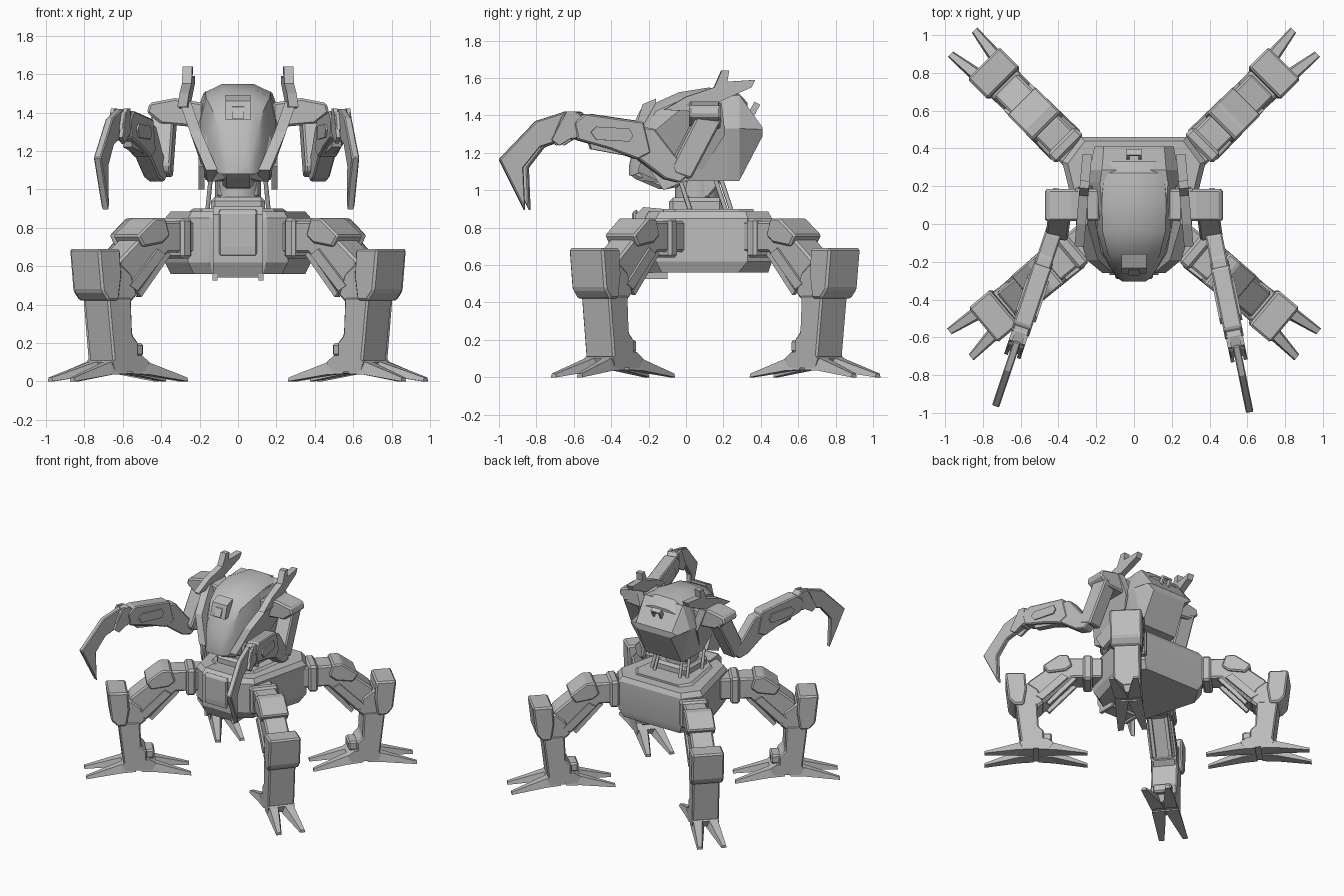
import bpy, bmesh, math
from mathutils import Matrix, Vector

old = bpy.data.objects.get("Cube")
if old:
    bpy.data.objects.remove(old)

grey = bpy.data.materials.new("plain grey")
grey.use_nodes = True
COL = (0.5, 0.5, 0.5, 1)
grey.diffuse_color = COL
grey.node_tree.nodes["Principled BSDF"].inputs["Base Color"].default_value = COL
I = Matrix.Identity(4)


def loft(name, rings, M=I, smooth=0, bevel=0):
    """Skin closed rings of equal length and cap both ends."""
    bm = bmesh.new()
    vs = [[bm.verts.new(M @ Vector(p)) for p in ring] for ring in rings]
    n = len(rings[0])
    for a, b in zip(vs, vs[1:]):
        for i in range(n):
            bm.faces.new((a[i], a[(i + 1) % n], b[(i + 1) % n], b[i]))
    bm.faces.new(vs[0])
    bm.faces.new(vs[-1])
    bmesh.ops.recalc_face_normals(bm, faces=bm.faces)
    me = bpy.data.meshes.new(name)
    bm.to_mesh(me)
    bm.free()
    me.materials.append(grey)
    ob = bpy.data.objects.new(name, me)
    bpy.context.collection.objects.link(ob)
    if bevel:
        mod = ob.modifiers.new("edge", 'BEVEL')
        mod.width = bevel
        mod.segments = 1
    if smooth:
        bpy.context.view_layer.objects.active = ob
        bpy.ops.object.select_all(action='DESELECT')
        ob.select_set(True)
        bpy.ops.object.shade_smooth_by_angle(angle=math.radians(smooth))
    return ob


def prism(name, pts, w, M=I, off=0, bevel=0):
    """Side profile (along, up) given a thickness across."""
    return loft(name, [[(a, off + s * w / 2, z) for a, z in pts] for s in (-1, 1)], M, bevel=bevel)


def box(name, x0, x1, y0, y1, z0, z1, M=I, bevel=0):
    return prism(name, [(x0, z0), (x1, z0), (x1, z1), (x0, z1)], y1 - y0, M, (y0 + y1) / 2, bevel)


def rod(name, a, b, r, sides=8):
    a, b = Vector(a), Vector(b)
    M = Matrix.Translation(a) @ (b - a).to_track_quat('Z', 'Y').to_matrix().to_4x4()
    ring = [(r * math.cos(t * math.tau / sides), r * math.sin(t * math.tau / sides)) for t in range(sides)]
    return loft(name, [[(x, y, z) for x, y in ring] for z in (0, (b - a).length)], M, smooth=50)


def plan(half, z, k=1.0):
    """Ring at height z from the +x half of an outline, front to back."""
    return [(x * k, y, z) for x, y in half] + [(-x * k, y, z) for x, y in reversed(half)]


# Pelvis hull with chamfered rim and raised deck
top = [(.15, -.22), (.26, -.16), (.38, .33), (.28, .46)]
low = [(.13, -.20), (.23, -.13), (.35, .28), (.25, .44)]
rim = [(.14, -.20), (.24, -.14), (.35, .32), (.26, .44)]
loft("pelvis_hull", [plan(low, .56), plan(top, .62), plan(top, .85), plan(rim, .885)], smooth=20)
deck = [(.12, -.12), (.2, -.06), (.26, .28), (.2, .36)]
loft("pelvis_deck", [plan(deck, .88), plan(deck, .90, .9)])

# Front pod with framed panel
Y = Matrix.Rotation(math.pi / 2, 4, 'Z')       # profiles run along y
prism("front_pod", [(-.12, .54), (-.23, .54), (-.27, .62), (-.27, .87), (-.23, .91), (-.12, .9)], .26, Y)
prism("pod_panel", [(-.26, .68), (-.285, .65), (-.29, .70), (-.29, .88), (-.26, .9)], .2, Y, bevel=.008)
for s in (-1, 1):
    box("pod_skid", s * .12 - .012, s * .12 + .012, -.24, -.1, .525, .56)

# Waist, collar and cables
box("waist_base", -.14, .14, -.09, .2, .88, .96, bevel=.02)
rod("waist_column", (0, .06, .9), (0, .06, 1.1), .12, 12)
prism("waist_block", [(-.02, .96), (.12, .96), (.17, 1.02), (.15, 1.11), (.0, 1.07)], .22, Y, bevel=.01)
for s in (-1, 1):
    for x, y in ((.1, .2), (.14, .17), (.14, -.02)):
        rod("waist_cable", (s * x * 1.15, y + .05, .87), (s * x, y - .02, 1.08), .012)

# Torso: tapered core, smooth canopy, jaw
def section(y, wb, wm, wt, z0, zm, z1):
    half = [(wb, z0), (wm, zm), (wt, z1)]
    return [(x, y, z) for x, z in half] + [(-x, y, z) for x, z in reversed(half)]


loft("torso_core", [section(-.27, .05, .09, .06, 1.06, 1.10, 1.14), section(-.15, .13, .19, .13, 1.04, 1.2, 1.4),
                    section(.05, .17, .23, .17, 1.05, 1.3, 1.49), section(.22, .17, .24, .18, 1.05, 1.33, 1.5),
                    section(.285, .16, .235, .17, 1.05, 1.33, 1.51), section(.41, .15, .21, .16, 1.29, 1.325, 1.335)])


def arch(y, w, z0, z1):
    pts = [(1, 0), (.97, .5), (.83, .84), (.4, .98)]
    return [(x * w, y, z0 + (z1 - z0) * t) for x, t in pts] + [(-x * w, y, z0 + (z1 - z0) * t) for x, t in reversed(pts)]


loft("canopy", [arch(-.305, .06, 1.08, 1.13), arch(-.285, .09, 1.08, 1.22), arch(-.235, .125, 1.1, 1.35),
                arch(-.16, .165, 1.15, 1.475), arch(-.04, .2, 1.2, 1.53), arch(.12, .205, 1.25, 1.555),
                arch(.27, .19, 1.3, 1.535), arch(.33, .17, 1.33, 1.47)], smooth=35)
prism("jaw", [(-.31, 1.09), (-.27, 1.06), (-.13, 1.0), (.02, 1.03), (.02, 1.08), (-.25, 1.13)], .16, Y, bevel=.02)
prism("brow_hatch", [(-.262, 1.36), (-.232, 1.46), (-.16, 1.49), (-.16, 1.36)], .13, Y)
prism("hatch_window", [(-.272, 1.37), (-.245, 1.43), (-.2, 1.45), (-.2, 1.37)], .06, Y)
# Rear vent on the sloping back
B = Matrix.Translation((0, .362, 1.425)) @ Matrix.Rotation(math.radians(-29), 4, 'X')
for x0, x1, z0, z1 in ((-.04, -.025, -.045, .045), (.025, .04, -.045, .045), (-.04, .04, .03, .045), (-.04, .04, -.045, -.03)):
    box("rear_vent_frame", x0, x1, -.02, .015, z0, z1, B)

for s in (-1, 1):
    # Cheek armour, leaning in towards the bottom
    out = [(-.26, 1.1), (-.19, 1.3), (.0, 1.46), (.19, 1.47), (.21, 1.3), (.07, 1.08), (-.13, 1.04)]
    rings = [[(s * (.13 + d + .35 * (z - 1.04) * (1 if y > -.2 else .3)), y, z) for y, z in out] for d in (-.03, .03)]
    loft("cheek_plate", rings)
    prism("cheek_flap", [(-.2, 1.12), (-.04, 1.18), (.02, 1.06), (-.12, 1.0)], .03, Y, -s * .19)
    # Forked ear fins
    prism("ear_fin", [(-.12, 1.43), (.0, 1.5), (.15, 1.55), (.19, 1.64), (.23, 1.64), (.22, 1.58),
                      (.37, 1.59), (.35, 1.55), (.17, 1.47), (.05, 1.42)], .05,
          Matrix.Translation((s * .28, 0, 0)) @ Matrix.Rotation(s * math.radians(5), 4, 'Z') @ Y)
    # Shoulder
    prism("shoulder", [(s * .18, 1.32), (s * .18, 1.45), (s * .33, 1.475), (s * .46, 1.45),
                       (s * .475, 1.4), (s * .4, 1.34)], .17, I, .1, bevel=.012)

    # Arm, in a frame whose +x points forward along the arm
    yaw = math.radians(11.5 if s > 0 else 18.5)
    U = Matrix.Translation((s * .4, 0, 0)) @ Matrix.Rotation(-math.pi / 2 + s * math.radians(8), 4, 'Z')
    A = Matrix.Translation((s * .41, 0, 0)) @ Matrix.Rotation(-math.pi / 2 + s * yaw, 4, 'Z')
    prism("upper_arm", [(-.19, 1.38), (-.08, 1.45), (.085, 1.13), (.07, 1.09), (-.02, 1.06)], .12, U, bevel=.01)
    prism("elbow", [(-.03, 1.1), (.04, 1.04), (.12, 1.06), (.27, 1.17), (.26, 1.34), (.18, 1.33), (.07, 1.19)], .09, A, bevel=.008)
    prism("forearm", [(.2, 1.2), (.27, 1.165), (.42, 1.22), (.6, 1.27), (.62, 1.36), (.56, 1.41), (.24, 1.365)], .1, A, bevel=.008)
    prism("forearm_plate", [(.3, 1.29), (.32, 1.26), (.5, 1.27), (.53, 1.31), (.5, 1.34), (.32, 1.33)], .12, A)
    prism("forearm_rail", [(.28, 1.21), (.3, 1.18), (.52, 1.22), (.53, 1.25)], .05, A)
    prism("wrist", [(.57, 1.3), (.62, 1.27), (.72, 1.31), (.68, 1.4), (.6, 1.42), (.56, 1.38)], .085, A, bevel=.006)
    for d in (-.035, .035):
        prism("wrist_guard", [(.6, 1.3), (.7, 1.24), (.74, 1.27), (.66, 1.42), (.61, 1.42)], .02, A, d)
    # Hooked claw, thick at the spine and thin at the edge
    claw = [(.62, 1.29), (.66, 1.42), (.82, 1.37), (1.02, 1.165), (.88, .89), (.89, 1.12), (.8, 1.23)]
    prism("claw", claw, .04, A, bevel=.006)


# Legs, in a frame whose +x points outward and whose origin is the foot centre
def leg(tag, M):
    prism(tag + "_hip", [(-.5, .67), (-.24, .67), (-.22, .72), (-.22, .82), (-.25, .835), (-.5, .835)], .17, M, bevel=.012)
    prism(tag + "_hip_cuff", [(-.42, .64), (-.35, .64), (-.35, .85), (-.42, .85)], .21, M, bevel=.015)
    prism(tag + "_thigh_cap", [(-.27, .76), (-.24, .85), (-.17, .85), (-.05, .76), (-.09, .7), (-.22, .72)], .21, M, bevel=.01)
    prism(tag + "_thigh", [(-.29, .69), (-.23, .81), (-.15, .8), (.06, .63), (.08, .5), (.02, .43), (-.06, .45)], .17, M, bevel=.012)
    prism(tag + "_thigh_rail", [(-.24, .66), (-.19, .69), (-.0, .5), (-.05, .47)], .2, M)
    for d in (-.06, .06):
        prism(tag + "_piston", [(-.3, .66), (-.27, .68), (-.08, .46), (-.1, .44)], .025, M, d)
    prism(tag + "_knee", [(-.06, .45), (-.02, .56), (.06, .62), (.12, .6), (.12, .4), (.0, .4)], .19, M, bevel=.015)
    prism(tag + "_knee_guard", [(.09, .42), (.16, .42), (.205, .47), (.23, .69), (.08, .69), (.07, .55)], .24, M, bevel=.012)
    prism(tag + "_shin", [(-.06, .1), (.11, .1), (.15, .44), (-.01, .44), (-.02, .24), (-.06, .2)], .2, M, bevel=.01)
    box(tag + "_ankle_block", -.12, -.03, -.07, .07, .13, .2, M, bevel=.012)
    prism(tag + "_ankle", [(-.1, .05), (.1, .05), (.12, .1), (.08, .135), (-.08, .135), (-.13, .1)], .2, M)
    # Four tapered toes
    for a in (-1, 1):
        for b in (-1, 1):
            def ring(r, c, w, z0, z1):
                return [(a * r, b * (c - w), z0), (a * r, b * (c + w), z0),
                        (a * r, b * (c + w * .7), z1), (a * r, b * (c - w * .7), z1)]
            loft(tag + "_toe", [ring(.02, .05, .05, .04, .12), ring(.13, .06, .045, .035, .1),
                                ring(.385, .09, .02, 0, .02)], M)


for s, side in ((1, "left"), (-1, "right")):
    for end, x, y, ang in (("front", .625, -.39, -40), ("back", .635, .69, 45)):
        t = math.radians(ang if s > 0 else 180 - ang)
        leg(side + "_" + end + "_leg", Matrix.Translation((s * x, y, 0)) @ Matrix.Rotation(t, 4, 'Z'))
